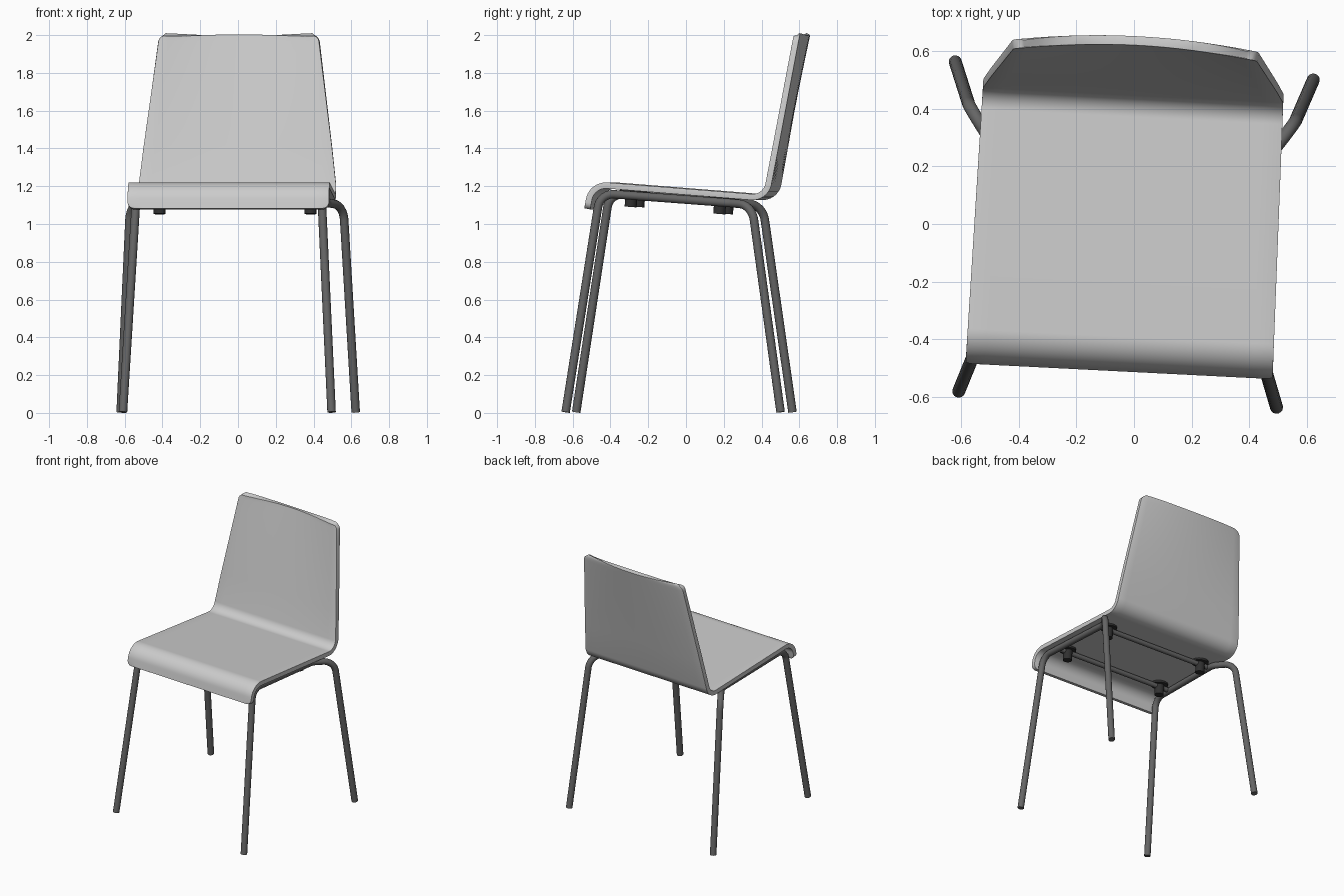
import bpy, bmesh, math
from mathutils import Vector, Matrix

if "Cube" in bpy.data.objects:
    bpy.data.objects.remove(bpy.data.objects["Cube"])

# The whole chair is turned slightly about z
PLACE = Matrix.Translation((-0.026, 0, 0)) @ Matrix.Rotation(math.radians(-2.9), 4, 'Z')


def material(name, g):
    m = bpy.data.materials.new(name)
    m.diffuse_color = (g, g, g, 1)
    m.use_nodes = True
    m.node_tree.nodes["Principled BSDF"].inputs["Base Color"].default_value = m.diffuse_color
    return m


METAL = material("dark_metal", 0.13)
RUBBER = material("black_rubber", 0.03)


def fillet(points, radii, steps=8):
    """Round the inner corners of a polyline."""
    pts = [Vector(p) for p in points]
    out = [pts[0]]
    for a, b, c, r in zip(pts, pts[1:], pts[2:], radii):
        u, v = (a - b).normalized(), (c - b).normalized()
        half = u.angle(v) / 2
        d = r / math.tan(half)
        centre = b + (u + v).normalized() * (r / math.sin(half))
        p, q = b + u * d - centre, b + v * d - centre
        for i in range(steps + 1):
            w = p.lerp(q, i / steps).normalized() * r
            out.append(centre + w)
    return out + [pts[-1]]


def finish(obj, mat=None):
    if mat:
        obj.data.materials.append(mat)
    obj.matrix_world = PLACE @ obj.matrix_world
    bpy.ops.object.select_all(action='DESELECT')
    obj.select_set(True)
    bpy.context.view_layer.objects.active = obj
    if obj.type == 'CURVE':
        bpy.ops.object.convert(target='MESH')
    bpy.ops.object.shade_smooth_by_angle(angle=math.radians(40))


def tube(name, points, radius):
    cu = bpy.data.curves.new(name, 'CURVE')
    cu.dimensions = '3D'
    cu.bevel_depth = radius
    cu.bevel_resolution = 6
    cu.use_fill_caps = True
    sp = cu.splines.new('POLY')
    sp.points.add(len(points) - 1)
    for sp_pt, p in zip(sp.points, points):
        sp_pt.co = (*p, 1)
    obj = bpy.data.objects.new(name, cu)
    bpy.context.collection.objects.link(obj)
    finish(obj, METAL)


# One-piece shell: front lip, seat and backrest swept from a side profile
def shell():
    prof = fillet([(0, -0.497, 1.08), (0, -0.472, 1.21), (0, 0.447, 1.137), (0, 0.638, 2.0)],
                  [0.09, 0.085], 10)
    # extra rows, denser at both ends for the rounded corners
    r = 0.035
    lengths = [0]
    for a, b in zip(prof, prof[1:]):
        lengths.append(lengths[-1] + (b - a).length)
    total = lengths[-1]
    ends = [r * (1 - math.cos(math.pi / 2 * i / 6)) for i in range(7)]
    stations = sorted(set([round(s, 5) for s in lengths + ends + [total - e for e in ends]
                           + [total - 0.1 * k for k in range(1, 7)]]))

    def at(s):
        for a, b, la, lb in zip(prof, prof[1:], lengths, lengths[1:]):
            if s <= lb + 1e-6:
                return a.lerp(b, (s - la) / (lb - la))
        return prof[-1]

    bm = bmesh.new()
    n = 16
    rows = []
    for s in stations:
        p = at(s)
        up = max(0, (p.z - 1.23) / 0.77) if p.y > 0.4 else 0
        half = 0.534 - 0.012 * (p.y + 0.5) - 0.098 * up
        e = min(s, total - s)
        if e < r:
            half -= r - math.sqrt(max(0, r * r - (r - e) ** 2))
        row = []
        for i in range(n + 1):
            u = 2 * i / n - 1
            row.append(bm.verts.new((u * half, p.y - 0.03 * up * u * u, p.z)))
        rows.append(row)
    for a, b in zip(rows, rows[1:]):
        for i in range(n):
            bm.faces.new((a[i], a[i + 1], b[i + 1], b[i]))
    me = bpy.data.meshes.new("seat_shell")
    bm.to_mesh(me)
    bm.free()
    obj = bpy.data.objects.new("seat_shell", me)
    bpy.context.collection.objects.link(obj)
    sol = obj.modifiers.new("thickness", 'SOLIDIFY')
    sol.thickness = 0.032
    sol.offset = 0
    bev = obj.modifiers.new("soft_edges", 'BEVEL')
    bev.width = 0.009
    bev.segments = 3
    bev.limit_method = 'ANGLE'
    bev.angle_limit = math.radians(50)
    finish(obj)


shell()

# Side frames: front leg, rail under the seat and splayed back leg in one tube
for side, sx in (("left", -1), ("right", 1)):
    path = fillet([(0.553, -0.61, 0.004), (0.49, -0.43, 1.163), (0.475, 0.25, 1.112),
                   (0.565, 0.378, 1.10), (0.623, 0.533, 0.004)], [0.08, 0.1, 0.1])
    tube(side + "_leg_frame", [(sx * p.x, p.y, p.z) for p in path], 0.0225)


def cylinder(name, loc, radius, depth, mat):
    bpy.ops.mesh.primitive_cylinder_add(vertices=24, radius=radius, depth=depth, location=loc,
                                        rotation=(math.radians(-4.6), 0, 0))
    obj = bpy.context.object
    obj.name = name
    bpy.context.view_layer.update()
    finish(obj, mat)


# Cross bars with mounting pads under the seat
for end, y in (("front", -0.27), ("back", 0.2)):
    under = 1.21 - 0.079 * (y + 0.47) - 0.016
    tube(end + "_cross_bar", [(-0.48, y, under - 0.024), (0.48, y, under - 0.024)], 0.018)
    for side, sx in (("left", -1), ("right", 1)):
        name = end + "_" + side
        cylinder(name + "_pad", (sx * 0.4, y, under - 0.045), 0.032, 0.086, RUBBER)
        cylinder(name + "_flange", (sx * 0.4, y, under - 0.006), 0.06, 0.016, RUBBER)
